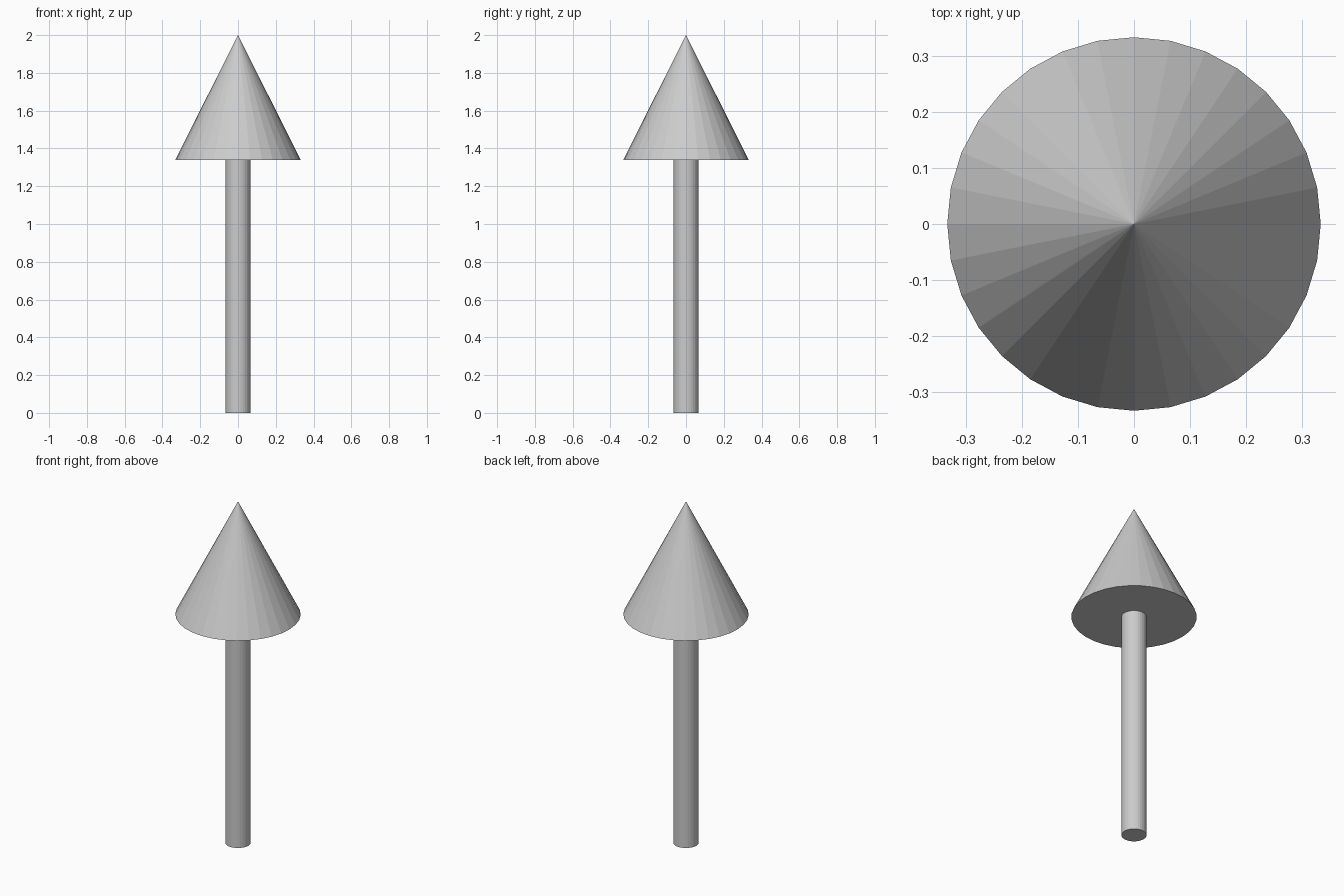
import bpy

if "Cube" in bpy.data.objects:
    bpy.data.objects.remove(bpy.data.objects["Cube"])

SIDES = 32
HEAD_Z = 1.338  # underside of the arrow head
TOP_Z = 2.0


def tapered(name, r_bottom, r_top, z0, z1):
    """Upright flat-faced cylinder or cone between two heights."""
    bpy.ops.mesh.primitive_cone_add(
        vertices=SIDES, radius1=r_bottom, radius2=r_top,
        depth=z1 - z0, location=(0, 0, (z0 + z1) / 2))
    obj = bpy.context.object
    obj.name = name
    obj.data.name = name
    return obj


# Straight shaft standing on the ground
tapered("arrow_shaft", 0.067, 0.067, 0.0, HEAD_Z)

# Pointed head with a closed underside
tapered("arrow_head", 0.333, 0.0, HEAD_Z, TOP_Z)
